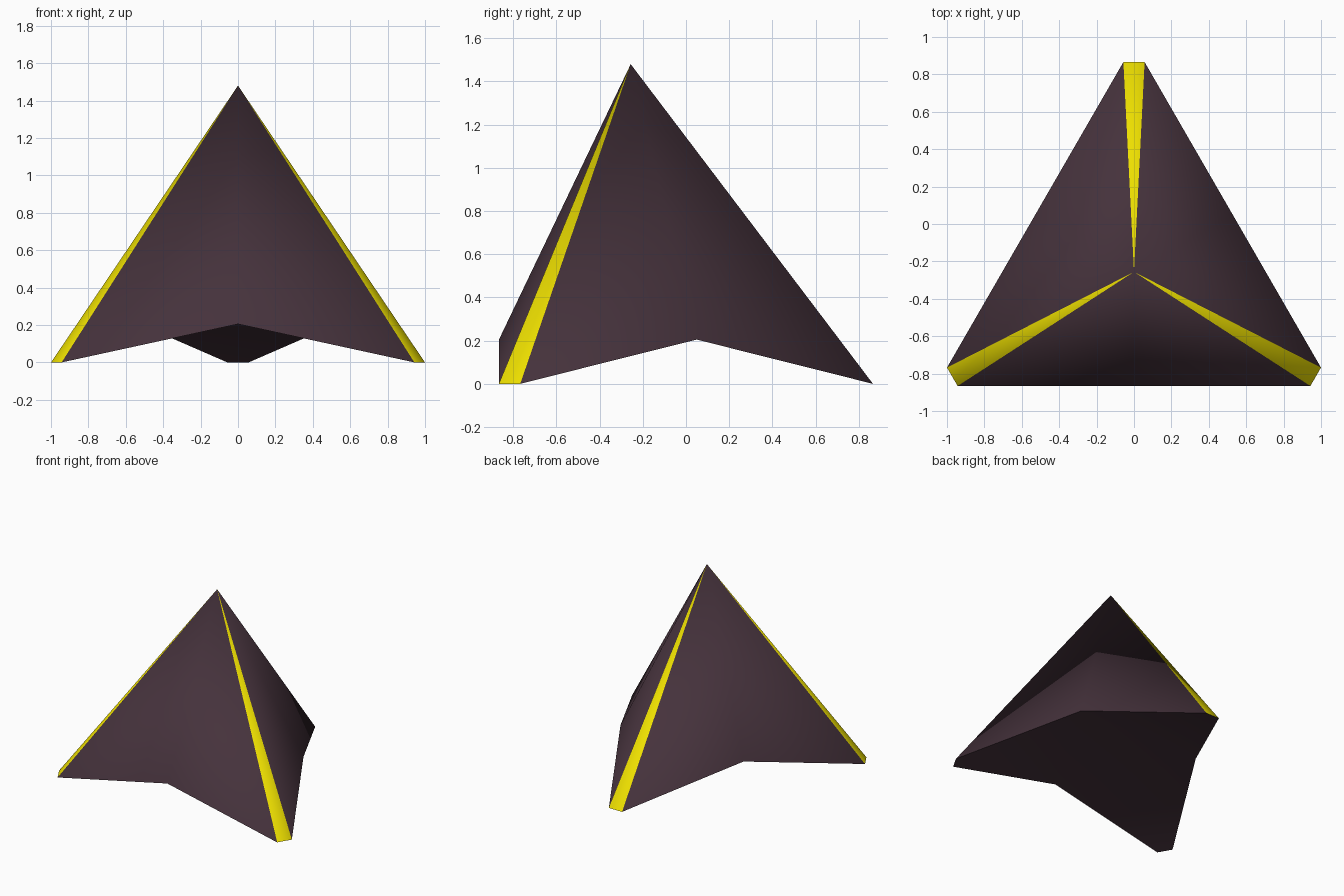
import bpy
import bmesh
from math import radians
from mathutils import Matrix, Vector

if "Cube" in bpy.data.objects:
    bpy.data.objects.remove(bpy.data.objects["Cube"])

CENTRE_Y = -0.256
HALF, REACH, ARCH, HEIGHT = 0.943, 0.61, 0.205, 1.48


def material(name, rgb):
    mat = bpy.data.materials.new(name)
    mat.diffuse_color = (*rgb, 1)
    mat.use_nodes = True
    mat.node_tree.nodes["Principled BSDF"].inputs["Base Color"].default_value = mat.diffuse_color
    return mat


def make_object(name, bm, mats):
    mesh = bpy.data.meshes.new(name)
    bm.to_mesh(mesh)
    bm.free()
    obj = bpy.data.objects.new(name, mesh)
    bpy.context.collection.objects.link(obj)
    obj.location.y = CENTRE_Y
    for mat in mats:
        mesh.materials.append(mat)
    for poly in mesh.polygons:
        poly.use_smooth = True
    return obj


def hem_points():
    # Per side: left corner, raised middle, right corner
    return [Matrix.Rotation(radians(120 * k), 3, 'Z') @ Vector((x, -REACH, z))
            for k in range(3)
            for x, z in ((-HALF, 0), (0, ARCH), (HALF, 0))]


canvas = material("dark_canvas", (0.06, 0.032, 0.045))
yellow = material("yellow_trim", (0.85, 0.74, 0.0))

# Tent shell: three panels with raised hems; every third face is a yellow corner strip
bm = bmesh.new()
top = bm.verts.new((0, 0, HEIGHT))
hem = [bm.verts.new(p) for p in hem_points()]
for i in range(9):
    face = bm.faces.new((top, hem[i], hem[(i + 1) % 9]))
    face.material_index = 1 if i % 3 == 2 else 0
make_object("tent_shell", bm, (canvas, yellow))

# Underside: level middle triangle with a flap sloping down to each corner
bm = bmesh.new()
hem = [bm.verts.new(p) for p in hem_points()]
bm.faces.new((hem[7], hem[4], hem[1]))
for k in range(3):
    bm.faces.new([hem[(3 * k + j) % 9] for j in (4, 3, 2, 1)])
make_object("tent_floor", bm, (canvas,))
